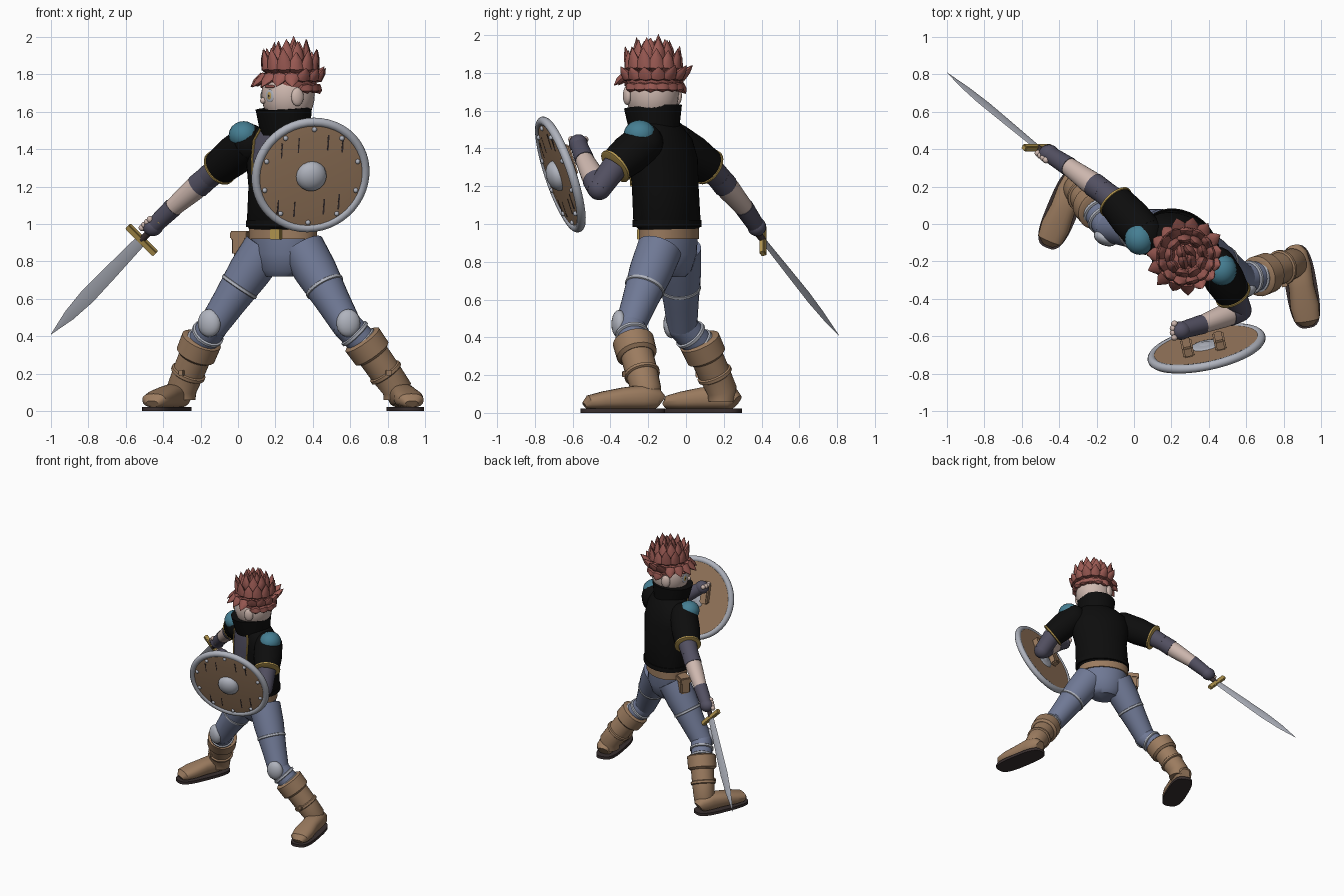
import bpy, bmesh, math, random
from mathutils import Vector as V, Matrix

random.seed(4)
if "Cube" in bpy.data.objects:
    bpy.data.objects.remove(bpy.data.objects["Cube"])
made = []


def material(name, *rgb):
    m = bpy.data.materials.new(name)
    m.use_nodes = True
    m.diffuse_color = (*rgb, 1)
    m.node_tree.nodes["Principled BSDF"].inputs["Base Color"].default_value = (*rgb, 1)
    return m


skin = material("skin", .62, .48, .43)
red = material("hair_red", .32, .10, .085)
black = material("black_cloth", .004, .004, .004)
blue = material("blue_trousers", .16, .19, .30)
silver = material("silver", .43, .45, .51)
leather = material("brown_leather", .33, .20, .115)
gold = material("gold", .46, .31, .08)
teal = material("teal", .06, .21, .29)
grey = material("dark_grey_cloth", .085, .08, .12)
sole = material("dark_sole", .04, .028, .028)


def finish(name, bm, *mats):
    bmesh.ops.recalc_face_normals(bm, faces=bm.faces)
    me = bpy.data.meshes.new(name)
    bm.to_mesh(me)
    bm.free()
    ob = bpy.data.objects.new(name, me)
    bpy.context.collection.objects.link(ob)
    for m in mats:
        me.materials.append(m)
    made.append(ob)
    return ob


def loft(name, mat, pts, radii, ref=None, seg=24, power=1, rule=None, extra=None):
    """Skin elliptical rings along a path; ref sets the first radius direction."""
    pts = [V(p) for p in pts]
    ref = V(ref) if ref else (pts[-1] - pts[0]).orthogonal()
    bm = bmesh.new()
    rings = []
    for i, p in enumerate(pts):
        t = (pts[min(i + 1, len(pts) - 1)] - pts[max(i - 1, 0)]).normalized()
        if rule:
            t = V((0, 0, 1))
        u = (ref - t * ref.dot(t)).normalized()
        w = t.cross(u)
        r = radii[i]
        ra, rb = r if isinstance(r, tuple) else (r, r)
        ring = []
        for k in range(seg):
            a = math.tau * k / seg
            c, s = math.cos(a), math.sin(a)
            c, s = (math.copysign(abs(x) ** power, x) for x in (c, s))
            ring.append(bm.verts.new(p + u * ra * c + w * rb * s))
        rings.append(ring)
    for i, (a, b) in enumerate(zip(rings, rings[1:])):
        for k in range(seg):
            j = (k + 1) % seg
            f = bm.faces.new((a[k], a[j], b[j], b[k]))
            f.material_index = int(bool(rule and rule(i, k)))
    bm.faces.new(rings[0][::-1])
    bm.faces.new(rings[-1])
    return finish(name, bm, mat, *([extra] if extra else []))


def axes(x, y, z, at):
    m = Matrix((V(x).normalized(), V(y).normalized(), V(z).normalized())).transposed()
    return Matrix.Translation(at) @ m.to_4x4()


def ball(name, mat, at, r, frame=None, seg=20):
    r = r if isinstance(r, tuple) else (r, r, r)
    m = frame or Matrix.Translation(at)
    bm = bmesh.new()
    bmesh.ops.create_uvsphere(bm, u_segments=seg, v_segments=seg // 2, radius=1,
                              matrix=m @ Matrix.Diagonal((*r, 1)))
    return finish(name, bm, mat)


def box(name, mat, size, frame):
    bm = bmesh.new()
    bmesh.ops.create_cube(bm, size=1, matrix=frame @ Matrix.Diagonal((*size, 1)))
    bmesh.ops.bevel(bm, geom=bm.edges[:], offset=min(size) * .15, segments=2, affect='EDGES')
    return finish(name, bm, mat)


def band(name, mat, a, b, t, r, half=.012):
    a, b = V(a), V(b)
    d = (b - a).normalized()
    c = a.lerp(b, t)
    loft(name, mat, [c + d * half * k for k in (-1, -.6, .6, 1)], [r - .008, r, r, r - .008])


# Jacket with open front, belt, pelvis
UP = V((0, 0, 1))
L = V((.85, -.53, 0)).normalized()
B = UP.cross(L)
centres = [(.24, -.09, .965), (.245, -.1, 1.0), (.25, -.11, 1.2), (.255, -.12, 1.35),
           (.255, -.135, 1.45), (.255, -.15, 1.51), (.255, -.165, 1.55)]
sizes = [(.19, .14), (.21, .165), (.205, .165), (.23, .16), (.225, .14), (.17, .12), (.11, .1)]
loft("jacket", black, centres, sizes, L, 32, rule=lambda i, k: i > 1 and 21 <= k < 27, extra=grey)
for side, k in (("right", 21), ("left", 27)):
    a = math.tau * k / 32
    path = [V(c) + L * s[0] * math.cos(a) + B * s[1] * math.sin(a)
            for c, s in zip(centres, sizes)][2:]
    loft(side + "_jacket_trim", gold, path, [.008] * len(path), seg=8)
loft("jacket_hem", black, [(.245, -.1, .985), (.245, -.1, 1.02)], [(.215, .17)] * 2, L, 32)
loft("collar", black, [(.255, -.165, 1.49), (.25, -.17, 1.54), (.245, -.175, 1.62)],
     [(.13, .13), (.14, .14), (.15, .155)], L, 32)
loft("belt", leather, [(.24, -.09, .92), (.24, -.09, .98)], [(.195, .145)] * 2, L, 32)
box("buckle", gold, (.065, .02, .055), axes(L, B, UP, V((.24, -.09, .945)) - B * .142 + L * .045))
loft("pelvis", blue, [(.235, -.09, .72), (.235, -.09, .75), (.24, -.09, .84), (.24, -.09, .94)],
     [(.10, .08), (.135, .11), (.175, .135), (.185, .137)], L, 28)
pouch = axes(L, B, UP, (.025, .0, .89))
box("pouch", leather, (.10, .08, .12), pouch)
box("pouch_flap", leather, (.11, .09, .045), pouch @ Matrix.Translation((0, 0, .05)))

# Legs and boots
legs = {
    "right": dict(hip=(.145, -.04, .87), knee=(-.13, -.02, .46), cuff=(-.21, .09, .34),
                  ankle=(-.30, .19, .12), heel=(-.30, .27, 0), toe=(-.46, -.11, 0)),
    "left": dict(hip=(.345, -.14, .87), knee=(.58, -.295, .46), cuff=(.69, -.27, .345),
                 ankle=(.85, -.21, .12), heel=(.86, -.13, 0), toe=(.93, -.54, 0)),
}
for side, g in legs.items():
    p = {k: V(v) for k, v in g.items()}
    hip, knee, cuff, ankle, heel, toe = p.values()
    fwd = (toe - heel).normalized()
    across = fwd.cross(UP)
    loft(side + "_thigh", blue, [hip, hip.lerp(knee, .3), hip.lerp(knee, .7), knee],
         [.12, .115, .093, .08])
    ball(side + "_knee", blue, knee, .08)
    loft(side + "_shin", blue, [knee, cuff], [.08, .08])
    band(side + "_thigh_band", silver, hip, knee, .5, .109)
    for t in (.4, .75):
        band(side + "_shin_band", silver, knee, cuff, t, .09)
    ball(side + "_knee_pad", silver, None, (.065, .04, .075),
         axes(across, -fwd, UP, knee + fwd * .06 + UP * .01))
    shaft = (ankle - cuff).normalized()
    loft(side + "_boot_shaft", leather, [cuff, cuff.lerp(ankle, .6), ankle, ankle - UP * .06],
         [.088, .085, .08, .072])
    loft(side + "_boot_cuff", leather, [cuff + shaft * d for d in (-.055, -.045, .045, .06)],
         [.095, .11, .108, .09])
    band(side + "_boot_strap", leather, cuff, ankle, .62, .095, .014)
    box(side + "_strap_clasp", leather, (.03, .02, .03),
        axes(across, fwd, UP, cuff.lerp(ankle, .62) + fwd * .095))
    steps = [(.01, .04, .04), (.06, .062, .055), (.25, .072, .065), (.5, .068, .058),
             (.75, .078, .048), (.93, .068, .038), (.99, .035, .02)]
    loft(side + "_foot", leather, [heel.lerp(toe, t) + UP * (.018 + h) for t, w, h in steps],
         [(w, h) for t, w, h in steps], across, 24, .8)
    mid = heel.lerp(toe, .5)
    loft(side + "_sole", sole, [mid, mid + UP * .022], [(.085, .225)] * 2, across, 32, .65)

# Arms with short sleeves
arms = {
    "right": [(.06, -.06, 1.43), (-.10, .12, 1.30), (-.16, .17, 1.25), (-.38, .33, 1.06), (-.455, .375, .985)],
    "left": [(.44, -.225, 1.43), (.53, -.375, 1.305), (.565, -.46, 1.19), (.33, -.55, 1.365), (.25, -.57, 1.425)],
}
for side, path in arms.items():
    shoulder, hem, elbow, wrist, hand = map(V, path)
    out = (hem - shoulder).normalized()
    ball(side + "_shoulder", black, shoulder, .105)
    loft(side + "_sleeve", black, [shoulder, shoulder.lerp(hem, .5), hem], [.105, .108, .095])
    band(side + "_sleeve_trim", gold, shoulder, hem, .99, .101, .009)
    ball(side + "_shoulder_patch", teal, shoulder + V((-.03 if side == "right" else .03, -.02, .045)),
         (.08, .085, .075))
    ball(side + "_elbow", grey, elbow, .064)
    loft(side + "_upper_arm", grey, [hem, elbow], [.07, .064])
    fore = wrist - elbow
    loft(side + "_elbow_wrap", grey, [elbow, elbow + fore * .25], [.064, .066])
    loft(side + "_forearm", skin, [elbow, elbow + fore * .35, wrist], [.06, .062, .045])
    loft(side + "_glove_cuff", grey, [elbow + fore * .85, hand], [.052, .045])
    ball(side + "_glove", grey, hand, (.055, .05, .05))

# Sword
tip, guard = V((-1, .81, .41)), V((-.515, .408, .915))
d = (tip - guard).normalized()
wide = V((.7, 0, -.7))
flat = d.cross(wide)
box("crossguard", gold, (.21, .03, .035), axes(wide, flat, d, guard))
loft("grip", sole, [guard - d * .16, guard], [.018, .018], seg=12)
ball("pommel", gold, guard - d * .16, .025)
loft("blade", silver, [guard.lerp(tip, t) for t in (0, .35, .6, .8, 1)],
     [(.03, .008), (.038, .008), (.042, .008), (.03, .006), (.001, .001)], wide, 4)
for i in range(4):
    k = (i - 1.5) * .024
    ball("right_finger", skin, V(arms["right"][-1]) + d * (k + .02) + V((-.025, -.025, .03)), .018, seg=12)
    ball("left_finger", skin, V(arms["left"][-1]) + V((-.045 + abs(k) * .3, k, .022)), .018, seg=12)

# Round shield
n = V((.2, -.92, -.31)).normalized()
h = V((.98, .21, 0)).normalized()
up = n.cross(h)
c = V((.388, -.665, 1.262))
face = axes(h, up, n, c)
loft("shield_board", leather, [c - n * .018, c + n * .012, c + n * .02], [.3, .3, .22], h, 48)
bpy.ops.mesh.primitive_torus_add(major_radius=.298, minor_radius=.024, major_segments=48, minor_segments=12)
rim = bpy.context.object
rim.name = "shield_rim"
rim.matrix_world = face
rim.data.materials.append(silver)
made.append(rim)
for s, depth in ((.02, .055), (-.018, .012)):
    ball("shield_boss", silver, None, (.083, .083, depth), axes(h, up, n, c + n * s))
for i in range(10):
    a = math.tau * (i + .5) / 10
    ball("shield_rivet", silver, face @ V((.262 * math.cos(a), .262 * math.sin(a), .017)), .014, seg=10)
for x in (-.17, -.08, .08, .16):
    for s in (-1, 1):
        y = s * (.2 - abs(x) * .25) + x * .1
        box("shield_crack", sole, (.009, .085, .008), face @ Matrix.Translation((x, y, .017)))
for x in (-.10, .075):
    box("shield_strap", leather, (.06, .17, .06), face @ Matrix.Translation((x, .06, -.045)))

# Head and face
F = V((-.94, -.35, 0)).normalized()
S = UP.cross(F)
head = V((.268, -.178, 1.69))
loft("neck", skin, [(.255, -.168, 1.5), head], [.075, .075])
ball("head", skin, None, (.143, .14, .165), axes(F, S, UP, head), 32)
ball("nose", skin, head + F * .142 - UP * .03, .017, seg=12)
ball("mouth", sole, None, (.004, .03, .006), axes(F, S, UP, head + F * .126 - UP * .08))
for s in (-1, 1):
    ball("ear", skin, None, (.035, .02, .05), axes(F, S, UP, head + S * s * .143 - UP * .01))
    look = (F * .9 + S * s * .42).normalized()
    frame = axes(look, UP.cross(look), UP, head + look * .14 - UP * .005)
    ball("eye", silver, None, (.005, .03, .034), frame)
    ball("iris", gold, None, (.008, .017, .024), frame)
    ball("pupil", sole, None, (.0095, .008, .013), frame)
    ball("eyebrow", red, None, (.01, .038, .009), frame @ Matrix.Translation((-.001, 0, .05)))

# Spiky hair: leaf-shaped locks on a cap
scalp = V((.28, -.172, 1.765))
ball("hair_cap", red, None, (.142, .145, .11), axes(F, S, UP, scalp), 24)


def polar(el, az, r, rz):
    e = math.radians(el)
    return scalp + (F * math.cos(az) + S * math.sin(az)) * math.cos(e) * r + UP * math.sin(e) * rz


for el, lift, count in ((-18, -4, 15), (8, 10, 15), (32, 14, 13), (54, 12, 9), (78, 4, 4)):
    for i in range(count):
        az = math.tau * (i + (el % 4) / 5) / count
        front = math.cos(az)
        if el < 0 and front > -.1:
            continue
        rise = -16 if el < 20 and front > .2 else lift
        reach = random.uniform(.9, 1.06) * (.82 if el < 0 else 1)
        base = polar(el - 4, az, .10, .07)
        mid = polar(el, az, .158, .135)
        end = polar(el + rise, az, .215 * reach, .235 * reach)
        loft("hair_lock", red, [base, mid, mid.lerp(end, .5), end],
             [(.03, .02), (.045, .026), (.03, .018), (.001, .001)],
             (end - base).cross(UP + F * .01), 8)

# Smooth shading with sharp edges kept
bpy.ops.object.select_all(action='DESELECT')
for ob in made:
    ob.select_set(True)
bpy.context.view_layer.objects.active = made[0]
bpy.ops.object.shade_smooth_by_angle(angle=math.radians(40))
